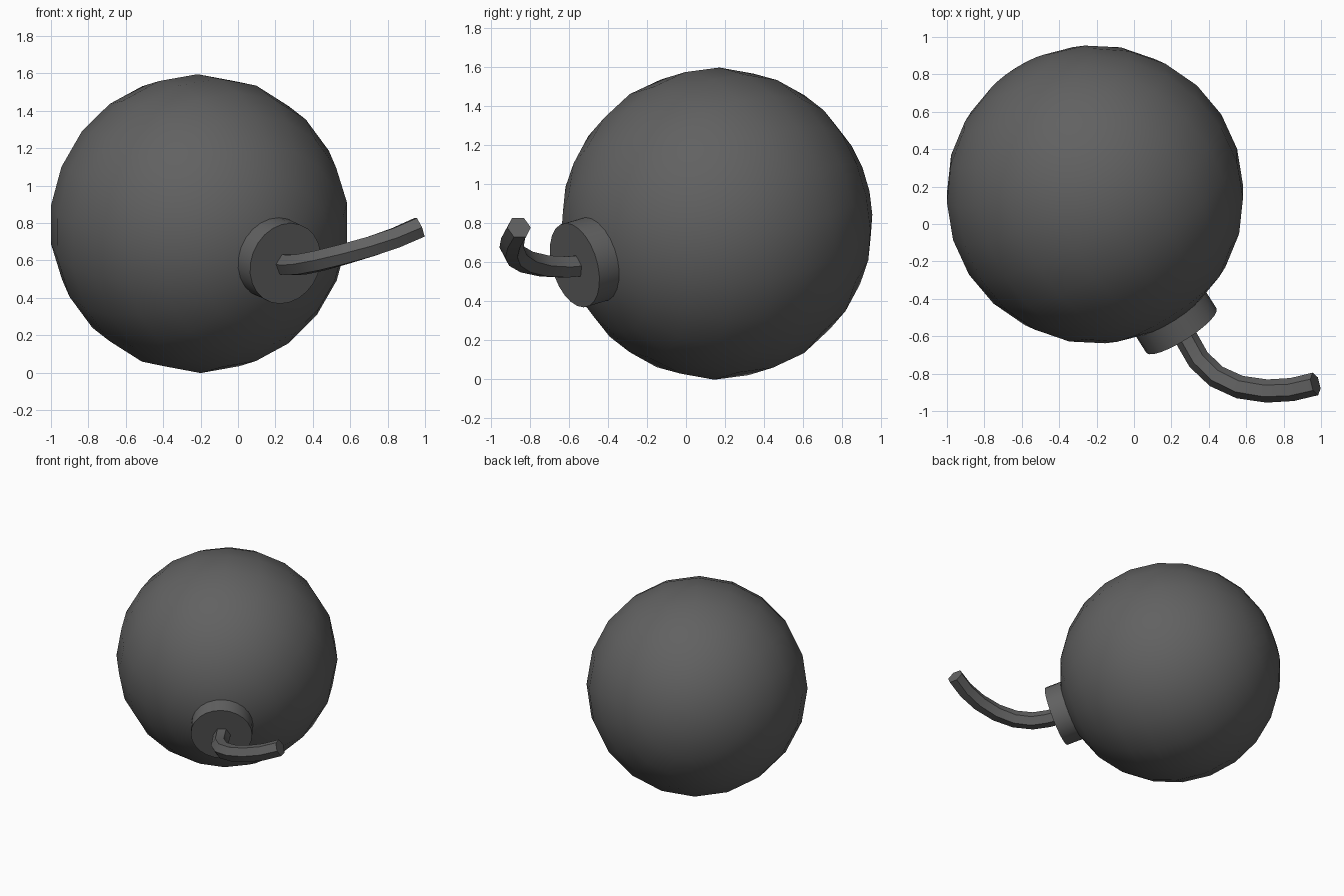
import bpy, bmesh, math
from mathutils import Vector

if "Cube" in bpy.data.objects:
    bpy.data.objects.remove(bpy.data.objects["Cube"])

CENTRE = Vector((-0.208, 0.158, 0.797))
RADIUS = 0.799
AXIS = Vector((0.52, -0.82, -0.24)).normalized()   # direction the neck points

dark = bpy.data.materials.new("dark_grey")
dark.diffuse_color = (0.12, 0.12, 0.12, 1)
dark.use_nodes = True
dark.node_tree.nodes["Principled BSDF"].inputs["Base Color"].default_value = dark.diffuse_color


def finish(obj, name, angle):
    obj.name = name
    obj.data.materials.append(dark)
    bpy.ops.object.select_all(action='DESELECT')
    obj.select_set(True)
    bpy.context.view_layer.objects.active = obj
    bpy.ops.object.shade_smooth_by_angle(angle=math.radians(angle))


tilt = AXIS.to_track_quat('Z', 'Y').to_euler()

# Round body, poles along the neck axis
bpy.ops.mesh.primitive_uv_sphere_add(segments=20, ring_count=12, radius=RADIUS,
                                     location=CENTRE, rotation=tilt)
finish(bpy.context.object, "round_body", 40)

# Short neck disc, sunk slightly into the body
inner, outer = 0.74, 0.888
bpy.ops.mesh.primitive_cylinder_add(vertices=24, radius=0.222, depth=outer - inner,
                                    location=CENTRE + AXIS * (inner + outer) / 2,
                                    rotation=tilt)
finish(bpy.context.object, "neck", 30)

# Curved six-sided fuse swept along a path
path = [Vector(p) for p in [
    (0.235, -0.53, 0.583), (0.285, -0.62, 0.575), (0.345, -0.725, 0.58),
    (0.44, -0.815, 0.600), (0.565, -0.872, 0.633), (0.71, -0.893, 0.675),
    (0.845, -0.885, 0.722), (0.970, -0.855, 0.777)]]
bm = bmesh.new()
rings = []
for i, p in enumerate(path):
    t = (path[min(i + 1, len(path) - 1)] - path[max(i - 1, 0)]).normalized()
    side = t.cross(Vector((0, 0, 1))).normalized()
    up = side.cross(t)
    rings.append([bm.verts.new(p + 0.062 * (side * math.cos(k * math.pi / 3)
                                            + up * math.sin(k * math.pi / 3)))
                  for k in range(6)])
for a, b in zip(rings, rings[1:]):
    for k in range(6):
        n = (k + 1) % 6
        bm.faces.new((a[k], a[n], b[n], b[k]))
bm.faces.new(rings[0])
bm.faces.new(rings[-1])
bmesh.ops.recalc_face_normals(bm, faces=bm.faces)
mesh = bpy.data.meshes.new("fuse")
bm.to_mesh(mesh)
bm.free()
fuse = bpy.data.objects.new("fuse", mesh)
bpy.context.collection.objects.link(fuse)
finish(fuse, "fuse", 35)
